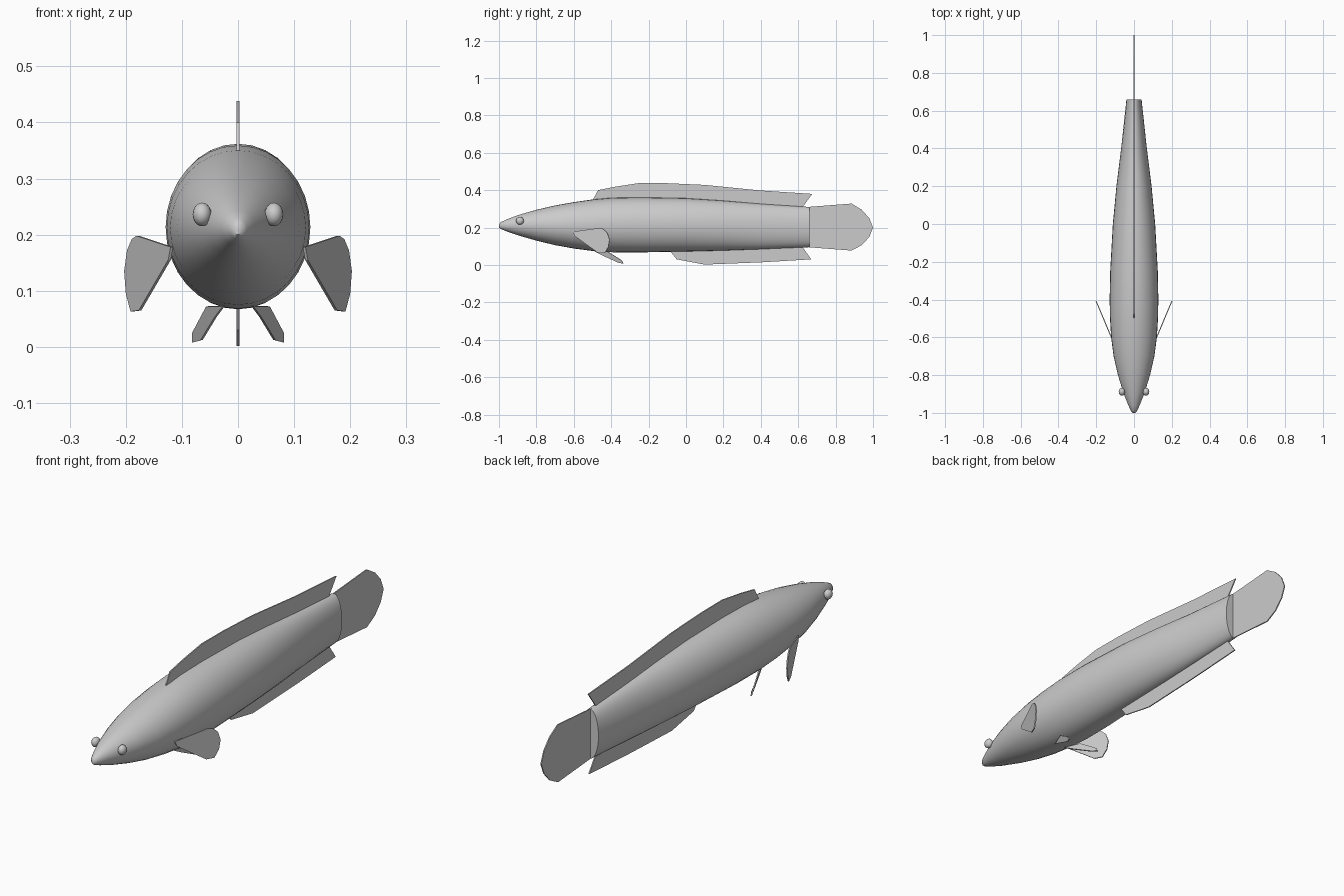
import bpy
import bmesh
import math
from mathutils import Vector

default_cube = bpy.data.objects.get("Cube")
if default_cube:
    bpy.data.objects.remove(default_cube, do_unlink=True)

# One plain grey for the whole fish
grey = bpy.data.materials.new("plain grey")
grey.use_nodes = True
colour = (0.6, 0.6, 0.6, 1)
grey.diffuse_color = colour
grey.node_tree.nodes["Principled BSDF"].inputs["Base Color"].default_value = colour


def finish(name, mesh_data, smooth_angle=None):
    """Turn a bmesh into a named, coloured and shaded object."""
    bmesh.ops.recalc_face_normals(mesh_data, faces=mesh_data.faces)
    mesh = bpy.data.meshes.new(name)
    mesh_data.to_mesh(mesh)
    mesh_data.free()
    mesh.materials.append(grey)
    part = bpy.data.objects.new(name, mesh)
    bpy.context.collection.objects.link(part)
    if smooth_angle:
        bpy.ops.object.select_all(action="DESELECT")
        part.select_set(True)
        bpy.context.view_layer.objects.active = part
        bpy.ops.object.shade_smooth_by_angle(angle=math.radians(smooth_angle))
    return part


def loft(name, stations, sides):
    """Skin elliptical rings given as (y, half width, bottom, top)."""
    bm = bmesh.new()
    rings = []
    for y, half_width, bottom, top in stations:
        ring = []
        for i in range(sides):
            angle = math.tau * i / sides
            x = half_width * math.cos(angle)
            z = (top + bottom) / 2 + (top - bottom) / 2 * math.sin(angle)
            ring.append(bm.verts.new((x, y, z)))
        rings.append(ring)
    for front, back in zip(rings, rings[1:]):
        for i in range(sides):
            j = (i + 1) % sides
            bm.faces.new((front[i], front[j], back[j], back[i]))
    bm.faces.new(rings[0])
    bm.faces.new(rings[-1])
    return finish(name, bm, 50)


def fin(name, outline, thickness=0.005):
    """Thin plate from an outline of 3D points, centred on its plane."""
    bm = bmesh.new()
    plate = bm.faces.new([bm.verts.new(p) for p in outline])
    plate.normal_update()
    offset = plate.normal * thickness
    extruded = bmesh.ops.extrude_face_region(bm, geom=[plate], use_keep_orig=True)
    moved = [v for v in extruded["geom"] if isinstance(v, bmesh.types.BMVert)]
    bmesh.ops.translate(bm, verts=moved, vec=offset)
    bmesh.ops.translate(bm, verts=bm.verts, vec=-offset / 2)
    return finish(name, bm)


def middle_fin(name, outline):
    return fin(name, [(0, y, z) for y, z in outline])


# Body: pointed snout, deep middle, flat end where the tail joins
loft("body", [
    (-1, 0.006, 0.2, 0.218), (-0.99, 0.016, 0.192, 0.229),
    (-0.96, 0.03, 0.18, 0.243), (-0.9, 0.054, 0.159, 0.266),
    (-0.8, 0.085, 0.13, 0.295), (-0.7, 0.108, 0.106, 0.318),
    (-0.6, 0.121, 0.088, 0.336), (-0.5, 0.127, 0.075, 0.35),
    (-0.4, 0.129, 0.068, 0.359), (-0.25, 0.126, 0.067, 0.362),
    (0, 0.112, 0.072, 0.357), (0.2, 0.093, 0.077, 0.344),
    (0.4, 0.068, 0.084, 0.327), (0.66, 0.04, 0.095, 0.31),
], 32)

# Fins along the centre line
middle_fin("dorsal_fin", [
    (-0.5, 0.345), (-0.47, 0.4), (-0.38, 0.418), (-0.25, 0.438),
    (-0.1, 0.437), (0.1, 0.428), (0.4, 0.398), (0.675, 0.38),
    (0.62, 0.305), (0.2, 0.33), (-0.25, 0.34),
])
middle_fin("anal_fin", [
    (-0.09, 0.08), (-0.05, 0.03), (0.1, 0.002), (0.2, 0.006),
    (0.4, 0.014), (0.67, 0.03), (0.62, 0.1),
])
middle_fin("tail_fin", [
    (0.65, 0.31), (0.885, 0.328), (0.94, 0.295), (0.98, 0.25),
    (1, 0.2), (0.98, 0.15), (0.94, 0.106), (0.885, 0.077), (0.65, 0.095),
])

# Paired fins and eyes
pectoral = [
    (-0.605, 0.178), (-0.595, 0.155), (-0.47, 0.065), (-0.435, 0.063),
    (-0.415, 0.095), (-0.408, 0.135), (-0.42, 0.172), (-0.44, 0.192), (-0.46, 0.198),
]
pelvic = [
    (0.025, -0.49, 0.073), (0.055, -0.42, 0.072), (0.08, -0.345, 0.025),
    (0.08, -0.335, 0.008), (0.065, -0.36, 0.012), (0.04, -0.45, 0.053),
]
for side, sign in (("left", 1), ("right", -1)):
    fin(side + "_pectoral_fin",
        [(sign * (0.12 + 0.42 * (y + 0.6)), y, z) for y, z in pectoral])
    fin(side + "_pelvic_fin", [(sign * x, y, z) for x, y, z in pelvic])

    bm = bmesh.new()
    bmesh.ops.create_uvsphere(bm, u_segments=16, v_segments=10, radius=0.021)
    bmesh.ops.scale(bm, verts=bm.verts, vec=(0.8, 1, 1))
    bmesh.ops.translate(bm, verts=bm.verts, vec=Vector((sign * 0.064, -0.888, 0.236)))
    finish(side + "_eye", bm, 60)
